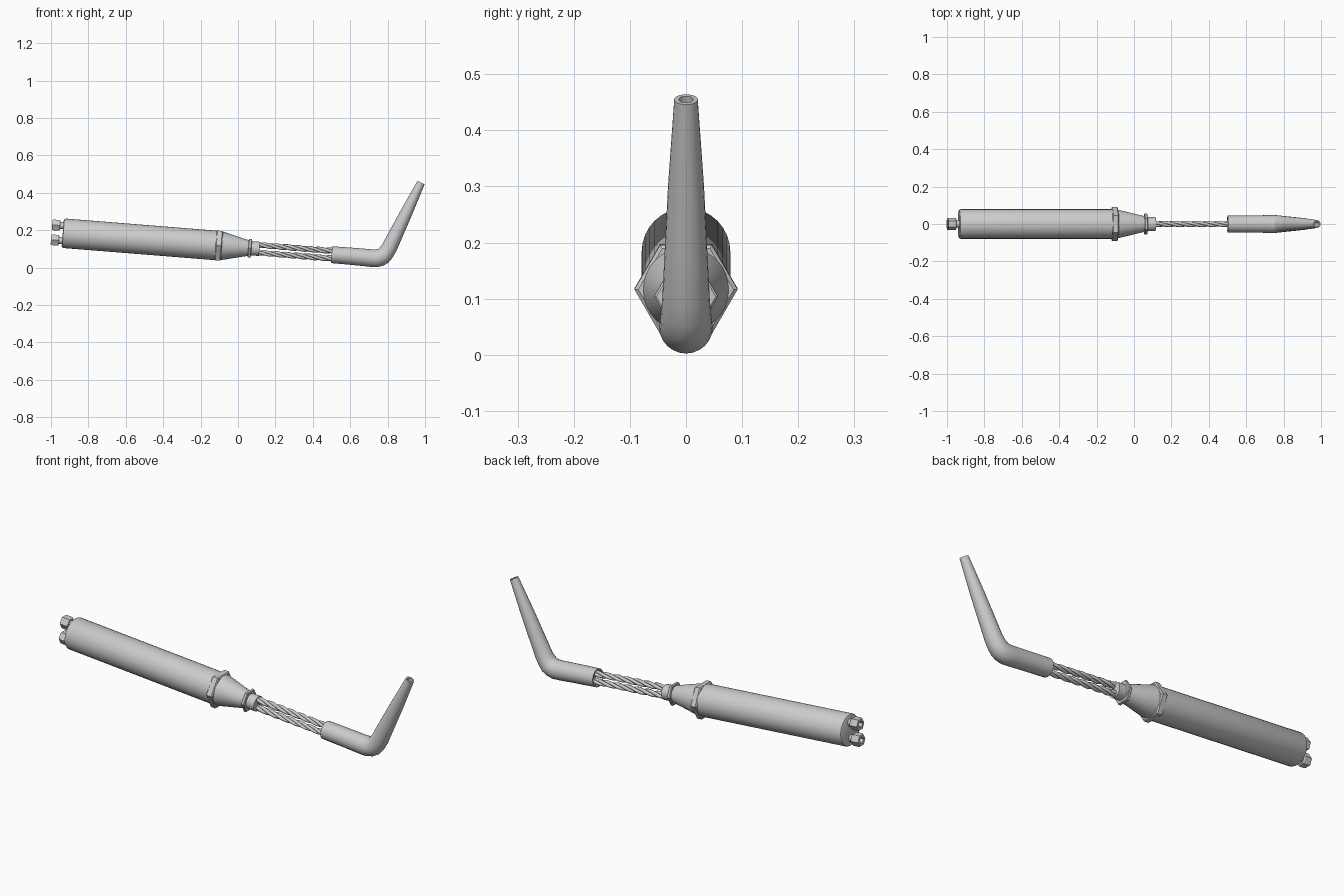
import bpy, bmesh, math
from mathutils import Vector

if "Cube" in bpy.data.objects:
    bpy.data.objects.remove(bpy.data.objects["Cube"])

TILT = math.atan(0.08)          # the handle axis drops gently towards +x
AXIS_Z = 0.109


def on_axis(t, n=0.0, y=0.0):
    """Point at distance t along the tilted axis, n above it."""
    c, s = math.cos(TILT), math.sin(TILT)
    return Vector((t * c + n * s, y, AXIS_Z - t * s + n * c))


def loft(name, rings, sides, smooth=True):
    """Skin circular rings (centre, pitch, radius), capped at both ends."""
    bm = bmesh.new()
    loops = []
    for centre, pitch, r in rings:
        up = Vector((-math.sin(pitch), 0, math.cos(pitch)))
        loops.append([bm.verts.new(centre + Vector((0, r * math.cos(a), 0)) + up * r * math.sin(a))
                      for a in (2 * math.pi * i / sides for i in range(sides))])
    for a, b in zip(loops, loops[1:]):
        for i in range(sides):
            j = (i + 1) % sides
            bm.faces.new((a[i], a[j], b[j], b[i]))
    bm.faces.new(loops[0])
    bm.faces.new(loops[-1])
    bmesh.ops.recalc_face_normals(bm, faces=bm.faces)
    mesh = bpy.data.meshes.new(name)
    bm.to_mesh(mesh)
    bm.free()
    ob = bpy.data.objects.new(name, mesh)
    bpy.context.collection.objects.link(ob)
    if smooth:
        bpy.ops.object.select_all(action='DESELECT')
        ob.select_set(True)
        bpy.context.view_layer.objects.active = ob
        bpy.ops.object.shade_smooth_by_angle(angle=math.radians(35))
    return ob


def turned(name, profile, sides=32, n=0.0, smooth=True):
    """Part turned around the tilted axis from (t, radius) pairs."""
    return loft(name, [(on_axis(t, n), -TILT, r) for t, r in profile], sides, smooth)


# Handle barrel, tapered nose and ferrule
turned("handle", [(-0.94, 0.070), (-0.937, 0.076), (-0.93, 0.079), (-0.11, 0.079)])
turned("handle_nose", [(-0.11, 0.078), (-0.085, 0.076), (0.06, 0.041)])
turned("ferrule", [(0.05, 0.038), (0.115, 0.038)], 24)

# Hexagonal collars with chamfered edges
turned("large_hex_collar", [(-0.121, 0.085), (-0.116, 0.092), (-0.091, 0.092), (-0.086, 0.085)], 6, smooth=False)
turned("small_hex_collar", [(0.055, 0.053), (0.058, 0.057), (0.069, 0.057), (0.072, 0.053)], 6, smooth=False)

# Upper and lower connectors and twisted gas tubes
for side, label in ((1, "upper"), (-1, "lower")):
    n = 0.04 * side
    turned(label + "_connector_neck", [(-0.965, 0.019), (-0.93, 0.019)], 16, n)
    turned(label + "_connector_nut",
           [(-0.975, 0.016), (-1.0, 0.017), (-1.0, 0.030), (-0.995, 0.033),
            (-0.962, 0.033), (-0.957, 0.029)], 6, n, False)
    curve = bpy.data.curves.new(label + "_twisted_tube", 'CURVE')
    curve.dimensions = '3D'
    curve.bevel_depth = 0.0085
    curve.bevel_resolution = 1
    for k in range(3):
        steps = 40
        sp = curve.splines.new('POLY')
        sp.points.add(steps)
        for i, p in enumerate(sp.points):
            a = 2 * math.pi * (k / 3 + 2.5 * i / steps)
            q = on_axis(0.10 + 0.44 * i / steps, 0.0205 * side + 0.0085 * math.sin(a), 0.0085 * math.cos(a))
            p.co = (*q, 1)
    bpy.context.collection.objects.link(bpy.data.objects.new(label + "_twisted_tube", curve))

# Bent, tapering nozzle with a recessed socket and a bored tip
LEAN = math.radians(64)
tip = Vector((0.979, 0, 0.455))
along = Vector((math.cos(LEAN), 0, math.sin(LEAN)))
rings = [(on_axis(0.54), -TILT, 0.036), (on_axis(0.502), -TILT, 0.038),
         (on_axis(0.502), -TILT, 0.045), (on_axis(0.62), -TILT, 0.046)]
for x, z, deg, r in ((0.71, 0.051, -5, 0.047), (0.74, 0.050, 5, 0.048), (0.760, 0.054, 20, 0.047),
                     (0.777, 0.063, 35, 0.046), (0.790, 0.078, 50, 0.044)):
    rings.append((Vector((x, 0, z)), math.radians(deg), r))
for d, r in ((0.39, 0.042), (0.30, 0.038), (0.17, 0.032), (0.0, 0.021), (0.0, 0.013), (0.05, 0.012)):
    rings.append((tip - along * d, LEAN, r))
loft("bent_nozzle", rings, 24)
